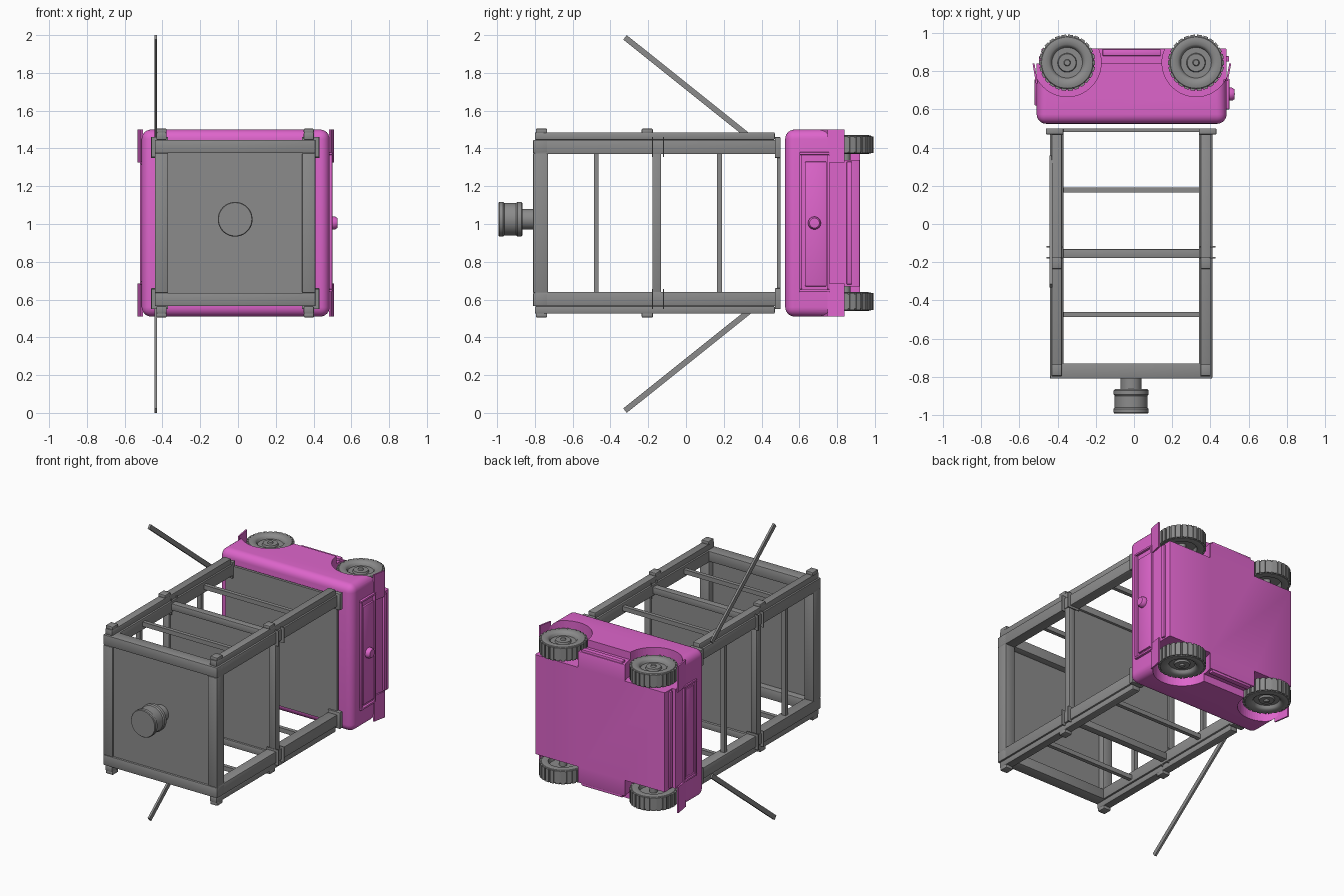
import bpy, bmesh, math
from mathutils import Matrix, Vector

if "Cube" in bpy.data.objects:
    bpy.data.objects.remove(bpy.data.objects["Cube"])

C = 1.005            # mid height, the model is mirrored about it


def paint(name, rgb):
    m = bpy.data.materials.new(name)
    m.diffuse_color = (*rgb, 1)
    m.use_nodes = True
    m.node_tree.nodes["Principled BSDF"].inputs["Base Color"].default_value = m.diffuse_color
    return m


pink = paint("pink_paint", (0.73, 0.13, 0.60))
dark = paint("dark_grey", (0.26, 0.26, 0.26))


def finish(name, bm, mat=dark, smooth=True):
    bmesh.ops.recalc_face_normals(bm, faces=bm.faces)
    me = bpy.data.meshes.new(name)
    bm.to_mesh(me)
    bm.free()
    ob = bpy.data.objects.new(name, me)
    bpy.context.collection.objects.link(ob)
    me.materials.append(mat)
    if smooth:
        bpy.ops.object.select_all(action='DESELECT')
        ob.select_set(True)
        bpy.context.view_layer.objects.active = ob
        bpy.ops.object.shade_smooth_by_angle(angle=math.radians(35))
    return ob


def add_box(bm, x0, x1, y0, y1, z0, z1):
    m = Matrix.Translation(((x0+x1)/2, (y0+y1)/2, (z0+z1)/2)) @ Matrix.Diagonal((x1-x0, y1-y0, z1-z0, 1))
    return bmesh.ops.create_cube(bm, size=1, matrix=m)["verts"]


def boxes(name, dims, mat=dark, bevel=0.0):
    bm = bmesh.new()
    for d in dims:
        add_box(bm, *d)
    if bevel:
        bmesh.ops.bevel(bm, geom=bm.edges[:], offset=bevel, segments=2, profile=0.5, affect='EDGES')
    return finish(name, bm, mat, bool(bevel))


def both(d):
    """A box and its mirror image in z."""
    return [d, (*d[:4], 2*C - d[5], 2*C - d[4])]


def ring(x0, x1, y0, y1, z0, z1, w):
    """Four bars around a rectangle in the xz plane."""
    return [(x0, x1, y0, y1, z0, z0+w), (x0, x1, y0, y1, z1-w, z1),
            (x0, x0+w, y0, y1, z0+w, z1-w), (x1-w, x1, y0, y1, z0+w, z1-w)]


def end_ring(x0, x1, y0, y1, z0, z1, w):
    """Four bars around a rectangle in the yz plane."""
    return [(x0, x1, y0, y1, z0, z0+w), (x0, x1, y0, y1, z1-w, z1),
            (x0, x1, y0, y0+w, z0+w, z1-w), (x0, x1, y1-w, y1, z0+w, z1-w)]


def lathe_bm(profile, segs=48):
    """Revolve (radius, height) points about z."""
    bm = bmesh.new()
    vs = [bm.verts.new((r, 0, h)) for r, h in profile]
    es = [bm.edges.new(p) for p in zip(vs, vs[1:])]
    bmesh.ops.spin(bm, geom=vs+es, cent=(0, 0, 0), axis=(0, 0, 1), angle=2*math.pi, steps=segs)
    bmesh.ops.remove_doubles(bm, verts=bm.verts, dist=1e-5)
    return bm


# ---- rack ----
L, R = -0.44, 0.41
POST = 0.07
posts, rails, caps, collars, ends = [], [], [], [], []
for a, b, lo, hi in ((L, L+POST, -0.018, 0), (R-POST, R, 0, 0.018)):
    posts += both((a, b, -0.80, 0.475, 1.37, 1.445))
    rails += both((a+0.008, b-0.008, -0.80, 0.47, 1.445, 1.485))
    for y in (-0.795, -0.235):
        caps += both((a+0.008, b-0.008, y, y+0.06, 1.48, 1.505))
    for y in (-0.18, -0.122):
        collars += both((a+lo, b+hi, y, y+0.006, 1.355, 1.46))
    ends += both((a+lo*1.2, b+hi*1.2, 0.47, 0.50, 1.35, 1.46))
boxes("rack_posts", posts, bevel=0.004)
boxes("rack_rails", rails, bevel=0.006)
boxes("rail_caps", caps, bevel=0.006)
boxes("post_collars", collars)
boxes("post_end_brackets", ends, bevel=0.003)

boxes("front_frame", ring(L, R, -0.81, -0.73, 0.565, 1.445, 0.07), bevel=0.005)
boxes("front_panel", [(L+0.05, R-0.05, -0.797, -0.775, 0.62, 1.39)])
boxes("middle_frame", ring(L+0.005, R-0.005, -0.178, -0.132, 0.58, 1.43, 0.045), bevel=0.003)
boxes("middle_panel", [(L+0.03, R-0.03, -0.165, -0.148, 0.60, 1.41)])
boxes("rear_panel", [(L+0.01, R-0.01, 0.482, 0.50, 0.58, 1.43)])

# rungs on the top, bottom and left; the right side is open
rungs = []
for y in (-0.488, 0.165):
    rungs += both((L+0.05, R-0.05, y, y+0.026, 1.395, 1.425))
    rungs.append((L+0.02, L+0.05, y, y+0.026, 0.62, 1.39))
boxes("rack_rungs", rungs)

# round knob on the front panel
bm = lathe_bm([(0, 0), (0.055, 0), (0.055, 0.085), (0.085, 0.085), (0.092, 0.092),
               (0.092, 0.112), (0.086, 0.12), (0.086, 0.182), (0.092, 0.188), (0.092, 0.207),
               (0.088, 0.212), (0, 0.212)])
bm.transform(Matrix.Translation((-0.015, -0.78, 1.025)) @ Matrix.Rotation(math.pi/2, 4, 'X'))
finish("front_knob", bm)

# thin slanted rods
bm = bmesh.new()
for s in (1, -1):
    a, b = Vector((-0.435, 0.35, 1+s*0.45)), Vector((-0.435, -0.323, 1+s*0.988))
    d = b - a
    m = Matrix.Translation((a+b)/2) @ Matrix.Rotation(math.atan2(-d.y, d.z), 4, 'X')
    bmesh.ops.create_cube(bm, size=1, matrix=m @ Matrix.Diagonal((0.014, 0.03, d.length, 1)))
finish("slanted_rods", bm, smooth=False)

# ---- body ----
wheel_x = (-0.35, 0.325)
WY = 0.845
cutters = []
for x in wheel_x:
    for s in (1, -1):
        bm = bmesh.new()
        bmesh.ops.create_cone(bm, cap_ends=True, segments=64, radius1=0.178, radius2=0.178, depth=0.3,
                              matrix=Matrix.Translation((x, WY, C + s*(0.335+0.15))))
        c = finish("arch_cutter", bm, smooth=False)
        c.hide_render = True
        c.hide_set(True)
        cutters.append(c)


def arch_cut(ob):
    for c in cutters:
        mod = ob.modifiers.new("arch", 'BOOLEAN')
        mod.operation, mod.solver, mod.object = 'DIFFERENCE', 'EXACT', c


# rounded shell: every edge is bevelled except the open rim at the back
bm = bmesh.new()
add_box(bm, -0.51, 0.485, 0.525, 0.84, 0.51, 1.50)
edges = [e for e in bm.edges if any(v.co.y < 0.6 for v in e.verts)]
bmesh.ops.bevel(bm, geom=edges, offset=0.05, segments=6, profile=0.5, affect='EDGES')
arch_cut(finish("body_shell", bm, pink))

# lower tray
bm = bmesh.new()
add_box(bm, -0.485, 0.485, 0.80, 0.92, 0.56, 1.45)
bmesh.ops.bevel(bm, geom=bm.edges[:], offset=0.008, segments=2, profile=0.5, affect='EDGES')
arch_cut(finish("body_tray", bm, pink))

# thin fender flaps at the corners, flaring outwards
bm = bmesh.new()
for x, y, s in ((-0.509, 0.735, -1), (0.487, 0.75, 1)):
    for d in both((x-0.005, x+0.005, y, 0.84, 1.325, 1.50)):
        for v in add_box(bm, *d):
            if v.co.y > 0.8:
                v.co.x += s*0.017
finish("fender_flaps", bm, pink, smooth=False)
boxes("side_sills", both((-0.165, 0.14, 0.88, 0.915, 1.44, 1.465)), pink, 0.005)

# raised end panels and bumper strips
boxes("right_end_panel", end_ring(0.47, 0.50, 0.60, 0.76, 0.64, 1.38, 0.014) +
      [(0.47, 0.497, 0.63, 0.745, 0.67, 1.33)], pink, 0.004)
boxes("left_end_panel", end_ring(-0.52, -0.49, 0.62, 0.76, 0.68, 1.33, 0.014) +
      [(-0.516, -0.49, 0.65, 0.735, 0.71, 1.30)], pink, 0.004)
boxes("bumper_strips", [(0.47, 0.498, 0.85, 0.88, 0.68, 1.33),
                        (-0.498, -0.47, 0.85, 0.88, 0.68, 1.33)], pink, 0.005)

bm = lathe_bm([(0, 0), (0.034, 0), (0.034, 0.022), (0.026, 0.034), (0, 0.036)], 32)
bm.transform(Matrix.Translation((0.492, 0.68, C)) @ Matrix.Rotation(math.pi/2, 4, 'Y'))
finish("end_button", bm, pink)

# ---- wheels ----
PROFILE = [(0, 0.045), (0.014, 0.045), (0.018, 0.036), (0.046, 0.036), (0.05, 0.024),
           (0.08, 0.024), (0.086, 0.04), (0.096, 0.047), (0.118, 0.051), (0.134, 0.047), (0.141, 0.038),
           (0.141, -0.038), (0.134, -0.046), (0.115, -0.05), (0.092, -0.046), (0.084, -0.02), (0, -0.02)]
for n, x in zip(("left", "right"), wheel_x):
    for h, s in (("upper", 1), ("lower", -1)):
        bm = lathe_bm(PROFILE)
        for k in range(26):       # tread blocks
            vs = add_box(bm, 0.13, 0.147, -0.0125, 0.0125, -0.044, 0.044)
            bmesh.ops.rotate(bm, verts=vs, cent=(0, 0, 0), matrix=Matrix.Rotation(k*2*math.pi/26, 3, 'Z'))
        bm.transform(Matrix.Translation((x, WY, C + s*0.415)) @ Matrix.Diagonal((1, 1, s, 1)))
        finish(f"{h}_{n}_wheel", bm)

# axles
bm = bmesh.new()
for x in wheel_x:
    bmesh.ops.create_cone(bm, cap_ends=True, segments=16, radius1=0.025, radius2=0.025, depth=0.82,
                          matrix=Matrix.Translation((x, WY, C)))
finish("axles", bm)
